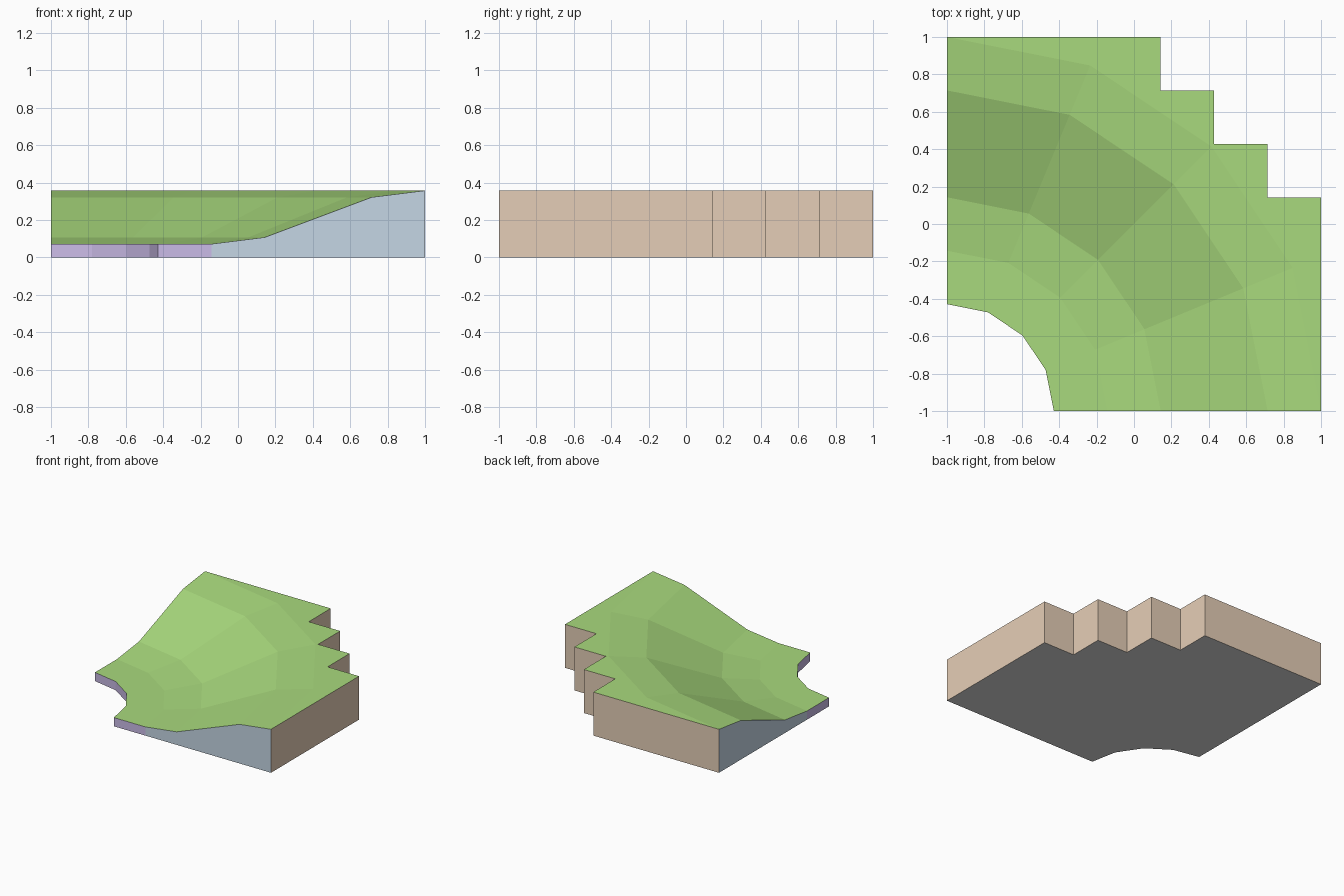
import bpy
import bmesh
from math import cos, sin, pi

if "Cube" in bpy.data.objects:
    bpy.data.objects.remove(bpy.data.objects["Cube"])

U = 2 / 7                       # one grid step of the tile
SEGMENTS = 4                    # chords in the quarter turn
# Hill profile: (radius, height) in grid steps, from the inner lip to the crest
PROFILE = [(2, 0.25), (3, 0.25), (4, 0.375), (6, 1.125), (7, 1.25)]
TOP = PROFILE[-1][1]
# Stepped outer outline, in grid steps from the turning corner
STAIRS = [(7, 0), (7, 4), (6, 4), (6, 5), (5, 5), (5, 6), (4, 6), (4, 7), (0, 7)]


def material(name, rgb):
    def linear(c):
        c /= 255
        return c / 12.92 if c <= 0.04045 else ((c + 0.055) / 1.055) ** 2.4
    colour = (*map(linear, rgb), 1)
    mat = bpy.data.materials.new(name)
    mat.use_nodes = True
    mat.diffuse_color = colour
    mat.node_tree.nodes["Principled BSDF"].inputs["Base Color"].default_value = colour
    return mat


def build(name, polygons, mat):
    """Make a flat shaded object from polygons given in grid steps."""
    bm = bmesh.new()
    for poly in polygons:
        bm.faces.new([bm.verts.new((x * U - 1, y * U - 1, z * U)) for x, y, z in poly])
    bmesh.ops.remove_doubles(bm, verts=bm.verts, dist=0.0001)
    mesh = bpy.data.meshes.new(name)
    bm.to_mesh(mesh)
    bm.free()
    mesh.materials.append(mat)
    obj = bpy.data.objects.new(name, mesh)
    bpy.context.collection.objects.link(obj)


def ring(radius):
    angles = [i * pi / 2 / SEGMENTS for i in range(SEGMENTS + 1)]
    return [(radius * cos(a), radius * sin(a)) for a in angles]


def at(points, z):
    return [(x, y, z) for x, y in points]


def wall(path, height):
    """Upright panels along a path, facing to the right of its direction."""
    return [at((a, b), 0) + at((b, a), height) for a, b in zip(path, path[1:])]


def both_ends(section):
    """Place a radius/height section on the front end and mirror it to the side end."""
    front = [(r, 0, z) for r, z in section]
    side = [(0, r, z) for r, z in reversed(section)]
    return [front, side]


grass = material("grass green", (169, 218, 125))
earth = material("earth tan", (229, 206, 183))
stone = material("slope blue grey", (197, 214, 229))
lilac = material("lip lilac", (204, 189, 233))
grey = material("underside pale grey", (219, 219, 219))

# Grass: faceted slope bands, then the flat crest out to the steps
bands = []
for (r0, z0), (r1, z1) in zip(PROFILE, PROFILE[1:]):
    inner, outer = at(ring(r0), z0), at(ring(r1), z1)
    for i in range(SEGMENTS):
        bands.append([inner[i], outer[i], outer[i + 1], inner[i + 1]])
crest = at(STAIRS + ring(7)[-2:0:-1], TOP)
build("grass_surface", bands + [crest], grass)

# Stepped outer walls
build("outer_walls", wall(STAIRS, TOP), earth)

# End walls under the slope, and the low lip around the inner curve
slope = PROFILE[1:]
build("slope_end_walls", both_ends([(3, 0), (7, 0)] + slope[::-1]), stone)
lip = [(2, 0), (3, 0), (3, 0.25), (2, 0.25)]
build("inner_lip", wall(ring(2)[::-1], 0.25) + both_ends(lip), lilac)

# Underside
build("underside", [at(ring(2) + STAIRS[::-1], 0)], grey)
